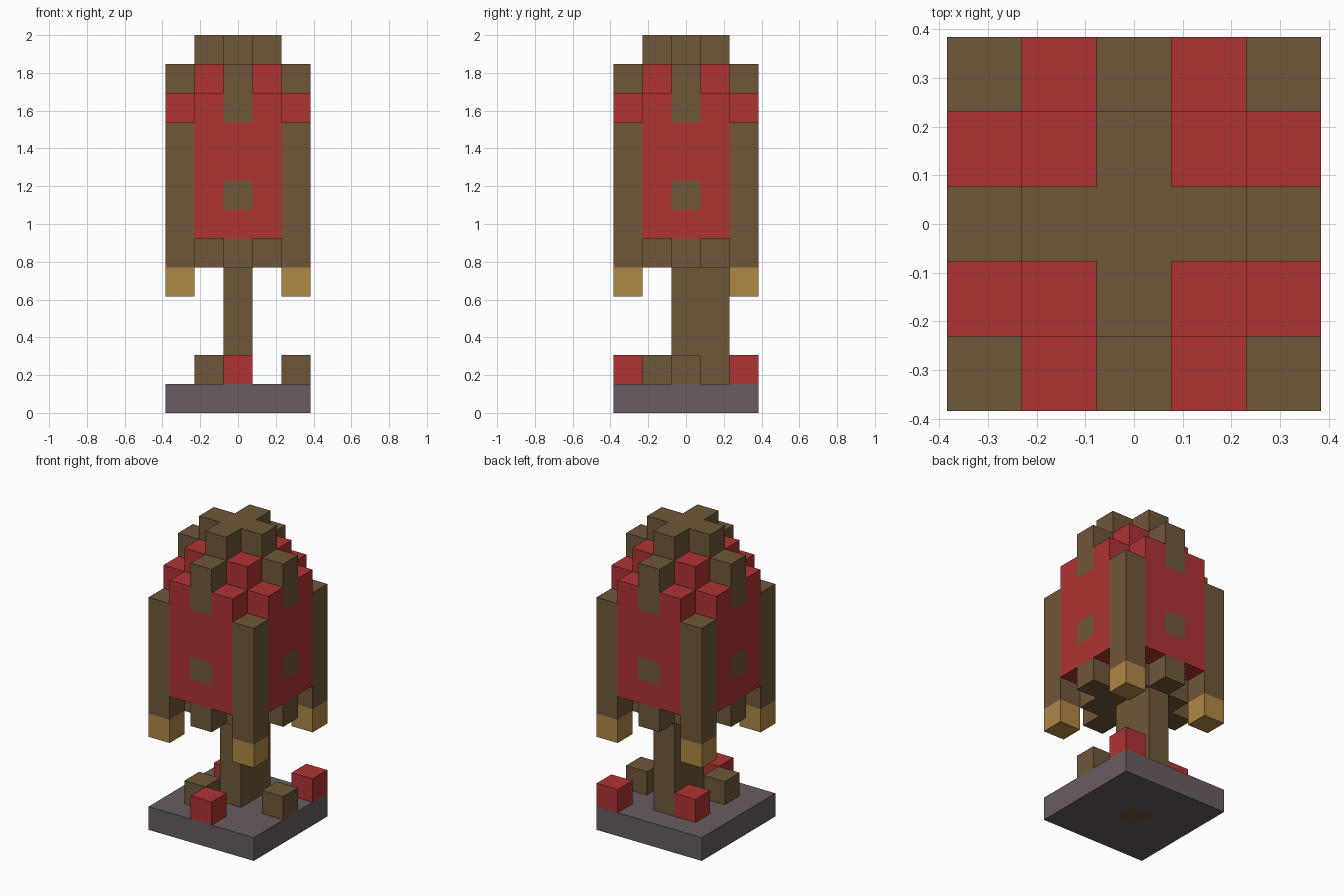
import bpy
import bmesh
from mathutils import Vector

cube = bpy.data.objects.get("Cube")
if cube:
    bpy.data.objects.remove(cube, do_unlink=True)

UNIT = 2 / 13   # edge of one block; the model is 5 x 5 x 13 blocks


def material(name, rgb):
    mat = bpy.data.materials.new(name)
    mat.use_nodes = True
    mat.diffuse_color = (*rgb, 1)
    mat.node_tree.nodes["Principled BSDF"].inputs["Base Color"].default_value = (*rgb, 1)
    return mat


BROWN = material("bark brown", (0.162, 0.095, 0.042))
RED = material("leaf red", (0.429, 0.033, 0.033))
TAN = material("tip tan", (0.434, 0.246, 0.060))
GREY = material("stone grey", (0.138, 0.107, 0.122))


def block_part(name, cells, mat):
    """Join blocks, given as (x, y, level) from the centre, into one outer shell."""
    cells = set(cells)
    bm = bmesh.new()
    for cell in cells:
        centre = Vector(cell) + Vector((0, 0, 0.5))
        for axis in range(3):
            for sign in (-1, 1):
                step = [0, 0, 0]
                step[axis] = sign
                if tuple(c + s for c, s in zip(cell, step)) in cells:
                    continue
                n = Vector(step)
                u = Vector([step[2], step[0], step[1]]) / 2
                v = n.cross(u)
                corners = (-u - v, u - v, u + v, v - u)
                bm.faces.new([bm.verts.new((centre + n / 2 + c) * UNIT) for c in corners])
    bmesh.ops.remove_doubles(bm, verts=bm.verts, dist=UNIT / 100)
    mesh = bpy.data.meshes.new(name)
    bm.to_mesh(mesh)
    bm.free()
    mesh.materials.append(mat)
    obj = bpy.data.objects.new(name, mesh)
    bpy.context.collection.objects.link(obj)
    return obj


SPAN = range(-2, 3)
PLAN = [(x, y) for x in SPAN for y in SPAN]
SIDES = {"front": (0, -2), "back": (0, 2), "left": (2, 0), "right": (-2, 0)}
CORNERS = {"front_left": (2, -2), "front_right": (-2, -2),
           "back_left": (2, 2), "back_right": (-2, 2)}

# Base slab with the trunk passing through it
block_part("base", [(x, y, 0) for x, y in PLAN if (x, y) != (0, 0)], GREY)
trunk = [(0, 0, z) for z in range(5)] + [(0, 1, z) for z in range(1, 5)]
block_part("trunk", trunk, BROWN)

# Loose blocks lying on the base
for i, (x, y) in enumerate([(0, -2), (2, 2), (-1, 1)]):
    block_part(f"fallen_leaf_{i + 1}", [(x, y, 1)], RED)
for i, (x, y) in enumerate([(-1, -1), (2, 0)]):
    block_part(f"root_{i + 1}", [(x, y, 1)], BROWN)

# Diamond of branches under the canopy
block_part("branches", [(x, y, 5) for x, y in PLAN if abs(x) + abs(y) <= 2], BROWN)

# Brown knots and ribs set into the four canopy sides
patches = set()
for side, (x, y) in SIDES.items():
    knot = [(x, y, 7)]
    rib = [(x, y, 10), (x, y, 11)]
    block_part(f"{side}_knot", knot, BROWN)
    block_part(f"{side}_rib", rib, BROWN)
    patches.update(knot + rib)

# Canopy without its corners, and its smaller upper step
canopy = {(x, y, z) for x, y in PLAN for z in range(6, 11) if abs(x) + abs(y) < 4}
upper = {(x, y, 11) for x, y in PLAN if max(abs(x), abs(y)) < 2}
block_part("canopy", (canopy | upper) - patches, RED)

# Corner posts with hanging tips
for corner, (x, y) in CORNERS.items():
    block_part(f"{corner}_post", [(x, y, z) for z in range(5, 10)], BROWN)
    block_part(f"{corner}_tip", [(x, y, 4)], TAN)

# Cross-shaped crown
block_part("crown", [(x, y, 12) for x, y in PLAN if abs(x) + abs(y) <= 1], BROWN)
